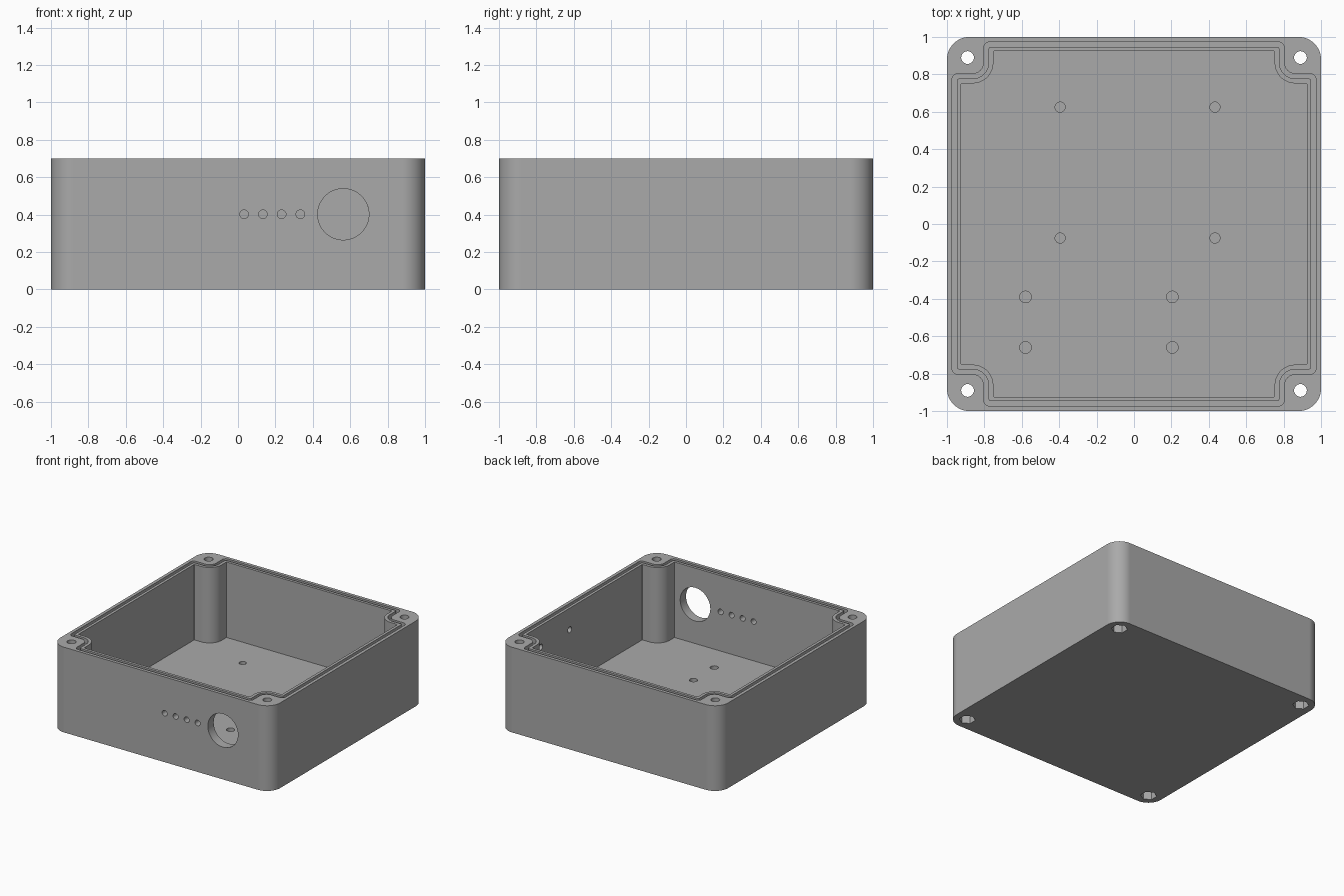
import bpy, bmesh, math
from mathutils import Matrix, Vector

old = bpy.data.objects.get("Cube")
if old:
    bpy.data.objects.remove(old, do_unlink=True)

grey = bpy.data.materials.new("case_grey")
grey.use_nodes = True
grey.diffuse_color = (0.4, 0.4, 0.4, 1)
grey.node_tree.nodes["Principled BSDF"].inputs["Base Color"].default_value = (0.4, 0.4, 0.4, 1)

HEIGHT, FLOOR = 0.70, 0.08
BOSS = 0.89
CORNERS = [(sx * BOSS, sy * BOSS) for sx in (-1, 1) for sy in (-1, 1)]


def arc(cx, cy, r, start, end, n):
    angles = [math.radians(start + (end - start) * i / n) for i in range(n + 1)]
    return [(cx + r * math.cos(a), cy + r * math.sin(a)) for a in angles]


def four_fold(quarter):
    """Repeat a corner outline around the centre."""
    return [tuple(Matrix.Rotation(k * math.pi / 2, 2) @ Vector(p))
            for k in range(4) for p in quarter]


def notched_outline(a, b, bend, tip):
    """Square outline stepping inward around each screw boss."""
    quarter = arc(a - tip, b - tip, tip, 0, 90, 5)
    quarter += arc(b + bend, b + bend, bend, 270, 180, 12)
    quarter += arc(b - tip, a - tip, tip, 0, 90, 5)
    return four_fold(quarter)


def new_object(name, bm):
    bmesh.ops.recalc_face_normals(bm, faces=bm.faces)
    mesh = bpy.data.meshes.new(name)
    bm.to_mesh(mesh)
    bm.free()
    mesh.materials.append(grey)
    obj = bpy.data.objects.new(name, mesh)
    bpy.context.collection.objects.link(obj)
    return obj


def prism(name, outline, z0, z1):
    bm = bmesh.new()
    low = [bm.verts.new((x, y, z0)) for x, y in outline]
    face = bm.faces.new(low)
    top = bmesh.ops.extrude_face_region(bm, geom=[face])["geom"]
    bmesh.ops.translate(bm, vec=(0, 0, z1 - z0),
                        verts=[v for v in top if isinstance(v, bmesh.types.BMVert)])
    return new_object(name, bm)


def ring(name, outer, inner, z0, z1):
    bm = bmesh.new()
    loops = [[bm.verts.new((x, y, z)) for x, y in pts]
             for pts, z in ((outer, z0), (outer, z1), (inner, z1), (inner, z0))]
    n = len(outer)
    for k in range(4):
        p, q = loops[k], loops[(k + 1) % 4]
        for i in range(n):
            j = (i + 1) % n
            bm.faces.new((p[i], p[j], q[j], q[i]))
    return new_object(name, bm)


def pegs(name, items, axis="Z", sides=32):
    """Separate cylinders: (centre, radius, length) along one axis."""
    turn = {"X": Matrix.Rotation(math.pi / 2, 4, "Y"),
            "Y": Matrix.Rotation(math.pi / 2, 4, "X"), "Z": Matrix()}[axis]
    bm = bmesh.new()
    for centre, r, length in items:
        bmesh.ops.create_cone(bm, cap_ends=True, segments=sides, radius1=r, radius2=r,
                              depth=length, matrix=Matrix.Translation(centre) @ turn)
    return new_object(name, bm)


# Outer shell
body = prism("enclosure_body", four_fold(arc(0.88, 0.88, 0.12, 0, 90, 16)), 0, HEIGHT)

# Cavity and gasket groove
cutters = [
    prism("cavity_cutter", notched_outline(0.924, 0.752, 0.11, 0.004), FLOOR, HEIGHT + 0.1),
    ring("groove_cutter", notched_outline(0.973, 0.803, 0.06, 0.03),
         notched_outline(0.947, 0.777, 0.086, 0.012), HEIGHT - 0.04, HEIGHT + 0.1),
]

# Corner screw holes with hexagonal nut pockets underneath
cutters.append(pegs("screw_hole_cutter", [((x, y, HEIGHT / 2), 0.034, 1.0) for x, y in CORNERS]))
cutters.append(pegs("nut_pocket_cutter", [((x, y, 0), 0.062, 0.2) for x, y in CORNERS], sides=6))

# Blind mounting holes in the floor
mounts = [((x, y, FLOOR), 0.027, 0.09) for x in (-0.395, 0.433) for y in (0.625, -0.075)]
mounts += [((x, y, FLOOR), 0.031, 0.09) for x in (-0.58, 0.205) for y in (-0.39, -0.66)]
cutters.append(pegs("mount_hole_cutter", mounts))

# Front connector opening and indicator holes
front = [((0.563, -0.95, 0.402), 0.137, 0.3)]
front += [((0.033 + 0.1 * i, -0.95, 0.402), 0.023, 0.3) for i in range(4)]
cutters.append(pegs("front_hole_cutter", front, "Y", 48))

# Blind holes inside the left wall
cutters.append(pegs("side_hole_cutter", [((0.924, y, 0.523), 0.024, 0.09) for y in (0.19, 0.566)], "X"))

for cutter in cutters:
    mod = body.modifiers.new(cutter.name, "BOOLEAN")
    mod.operation, mod.solver, mod.object = "DIFFERENCE", "EXACT", cutter

# Bake the cuts and drop the cutters
graph = bpy.context.evaluated_depsgraph_get()
graph.update()
result = bpy.data.meshes.new_from_object(body.evaluated_get(graph))
body.modifiers.clear()
body.data = result
for cutter in cutters:
    bpy.data.objects.remove(cutter, do_unlink=True)

# Smooth rounded walls, crisp edges
for other in bpy.context.selected_objects:
    other.select_set(False)
body.select_set(True)
bpy.context.view_layer.objects.active = body
bpy.ops.object.shade_smooth_by_angle(angle=math.radians(30))
weighted = body.modifiers.new("weighted_normals", "WEIGHTED_NORMAL")
weighted.keep_sharp = True
